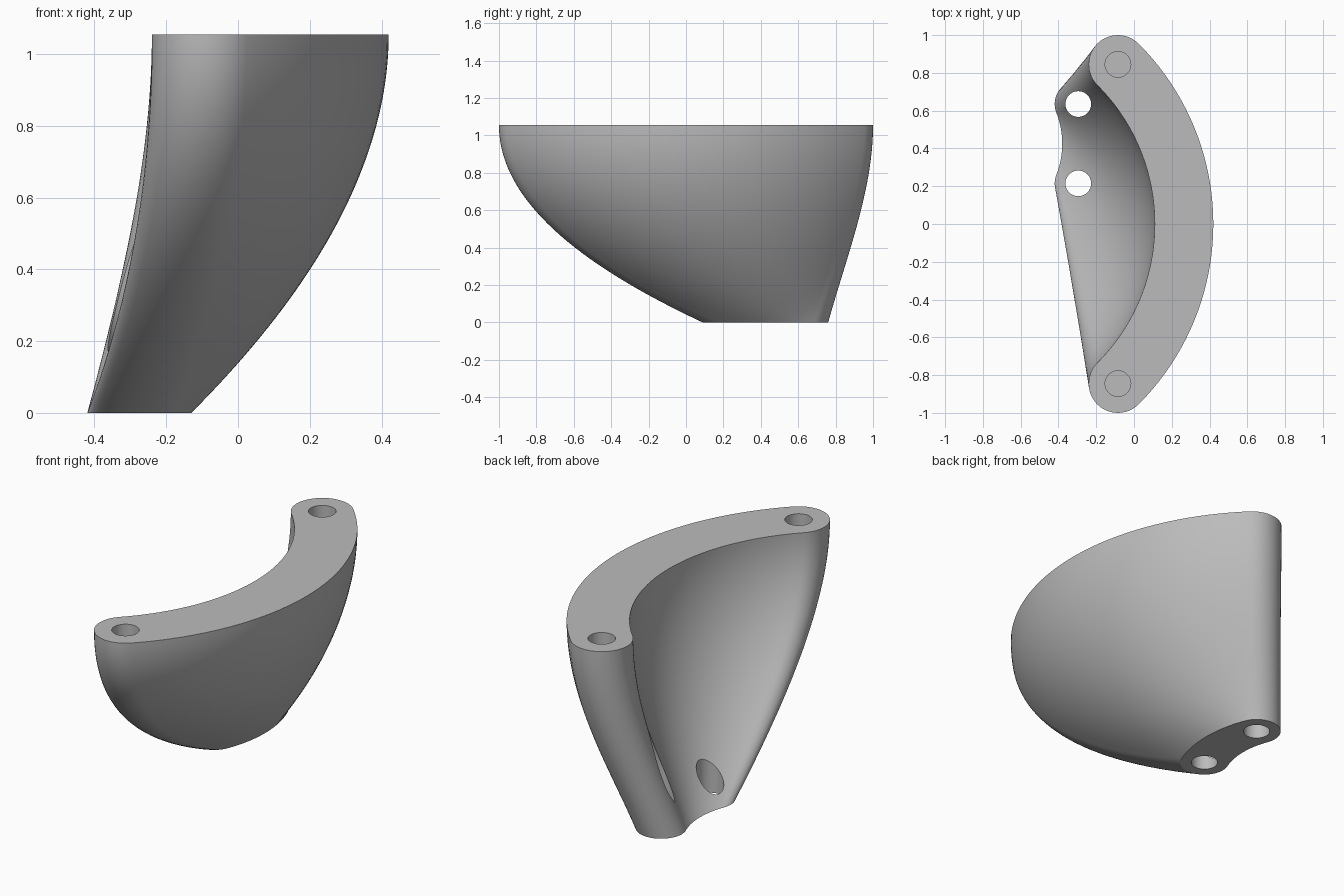
import bpy, bmesh
from math import asin, atan2, cos, sin, pi, radians
from mathutils import Vector

cube = bpy.data.objects.get("Cube")
if cube:
    bpy.data.objects.remove(cube)

HEIGHT = 1.055
LAYERS = 40
CAP, ARC = 24, 40          # segments round each end and along each side
HOLE_R = 0.068

grey = bpy.data.materials.new("mid grey")
grey.use_nodes = True
colour = (0.5, 0.5, 0.5, 1)
grey.diffuse_color = colour
grey.node_tree.nodes["Principled BSDF"].inputs["Base Color"].default_value = colour


def arc(centre, radius, start, end, steps):
    return [Vector((centre[0] + radius * cos(start + (end - start) * i / steps),
                    centre[1] + radius * sin(start + (end - start) * i / steps)))
            for i in range(steps)]


def curved_slot(end_x, mid_y, half, bulge, r):
    """Banana outline: an arc of constant width with round ends."""
    big = (half * half + bulge * bulge) / (2 * bulge)
    cx = end_x + bulge - big
    a = asin(half / big)
    back, front = (end_x, mid_y + half), (end_x, mid_y - half)
    return (arc((cx, mid_y), big + r, -a, a, ARC)
            + arc(back, r, a, a + pi, CAP)
            + arc((cx, mid_y), big - r, a, -a, ARC)
            + arc(front, r, pi - a, 2 * pi - a, CAP))


def ease(t, slope):
    """Rise from 0 to 1, leaving at the given slope and ending level."""
    return t * t * (3 - 2 * t) + slope * t * (1 - t) ** 2


# Lofted shell from the small foot to the wide crescent rim
foot = curved_slot(-0.295, 0.425, 0.21, 0.04, 0.125)
rim = curved_slot(-0.085, 0, 0.845, 0.35, 0.155)
bm = bmesh.new()
rings = []
for k in range(LAYERS + 1):
    t = k / LAYERS
    ring = []
    for p, q in zip(foot, rim):
        side = (q.y + 1) / 2               # 0 at the front arm, 1 at the back arm
        s = ease(t, 2.1 - 0.8 * side ** 2)
        ring.append(bm.verts.new((*p.lerp(q, s), HEIGHT * t)))
    rings.append(ring)
n = len(foot)
for low, high in zip(rings, rings[1:]):
    for i in range(n):
        j = (i + 1) % n
        bm.faces.new((low[i], low[j], high[j], high[i]))
bm.faces.new(rings[0][::-1])
bm.faces.new(rings[-1])
bmesh.ops.recalc_face_normals(bm, faces=bm.faces)
mesh = bpy.data.meshes.new("curved_bracket")
bm.to_mesh(mesh)
bm.free()
bracket = bpy.data.objects.new("curved_bracket", mesh)
bpy.context.collection.objects.link(bracket)
mesh.materials.append(grey)


def drill(name, x, y, z0, z1):
    bpy.ops.mesh.primitive_cylinder_add(vertices=48, radius=HOLE_R, depth=z1 - z0,
                                        location=(x, y, (z0 + z1) / 2))
    cutter = bpy.context.object
    cutter.name = name
    cutter.data.materials.append(grey)
    bpy.context.view_layer.objects.active = bracket
    mod = bracket.modifiers.new(name, 'BOOLEAN')
    mod.operation, mod.solver, mod.object = 'DIFFERENCE', 'EXACT', cutter
    bpy.ops.object.modifier_apply(modifier=mod.name)
    bpy.data.objects.remove(cutter)


# Blind holes in the rim, through holes in the foot
for y in (-0.845, 0.845):
    drill("rim_hole", -0.085, y, HEIGHT - 0.2, HEIGHT + 0.1)
for y in (0.215, 0.635):
    drill("foot_hole", -0.295, y, -0.1, HEIGHT + 0.1)

bpy.ops.object.select_all(action='DESELECT')
bracket.select_set(True)
bpy.context.view_layer.objects.active = bracket
bpy.ops.object.shade_smooth_by_angle(angle=radians(22))
